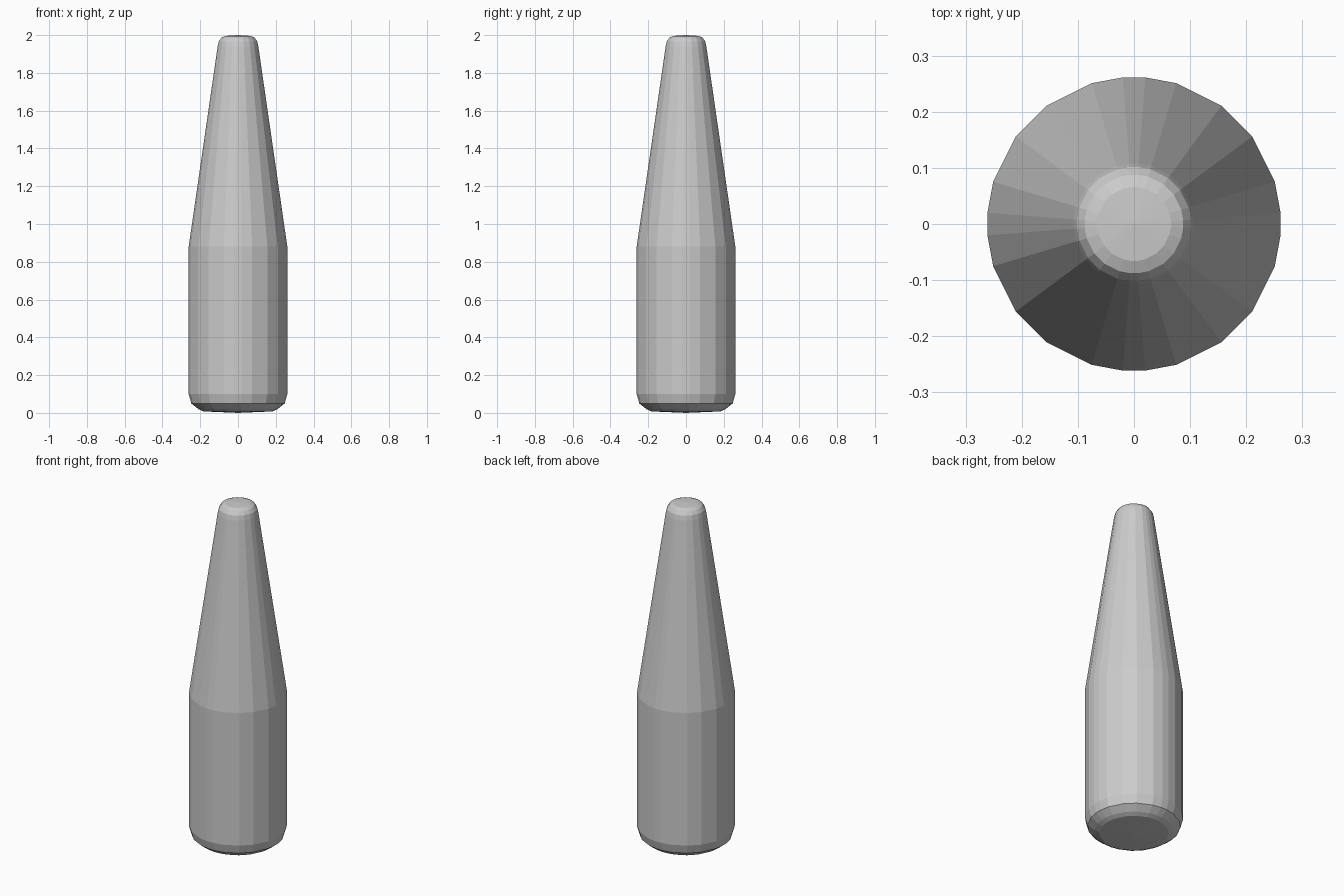
import bpy, bmesh, math

if "Cube" in bpy.data.objects:
    bpy.data.objects.remove(bpy.data.objects["Cube"])

# Side profile (radius, height), bottom to top
PROFILE = [(0.185, 0.008), (0.21, 0.02), (0.248, 0.05), (0.262, 0.10),
           (0.262, 0.88), (0.108, 1.94), (0.102, 1.967), (0.088, 1.987), (0.066, 1.996)]
# Uneven facet angles, repeated in each quarter
QUARTER = [4.4, 16.7, 36.5, 53.5, 73.3, 85.6]
ANGLES = [math.radians(q * 90 + a) for q in range(4) for a in QUARTER]

bm = bmesh.new()
rings = [[bm.verts.new((r * math.cos(a), r * math.sin(a), z)) for a in ANGLES]
         for r, z in PROFILE]
n = len(ANGLES)

# Walls
for low, high in zip(rings, rings[1:]):
    for i in range(n):
        j = (i + 1) % n
        bm.faces.new((low[i], low[j], high[j], high[i]))

# Slightly domed base and tip
for ring, z in ((rings[0], 0.0), (rings[-1], 2.0)):
    centre = bm.verts.new((0, 0, z))
    for i in range(n):
        bm.faces.new((ring[i], ring[(i + 1) % n], centre))

bmesh.ops.recalc_face_normals(bm, faces=bm.faces)
mesh = bpy.data.meshes.new("bottle_body")
bm.to_mesh(mesh)
bm.free()
bottle = bpy.data.objects.new("bottle_body", mesh)
bpy.context.collection.objects.link(bottle)
